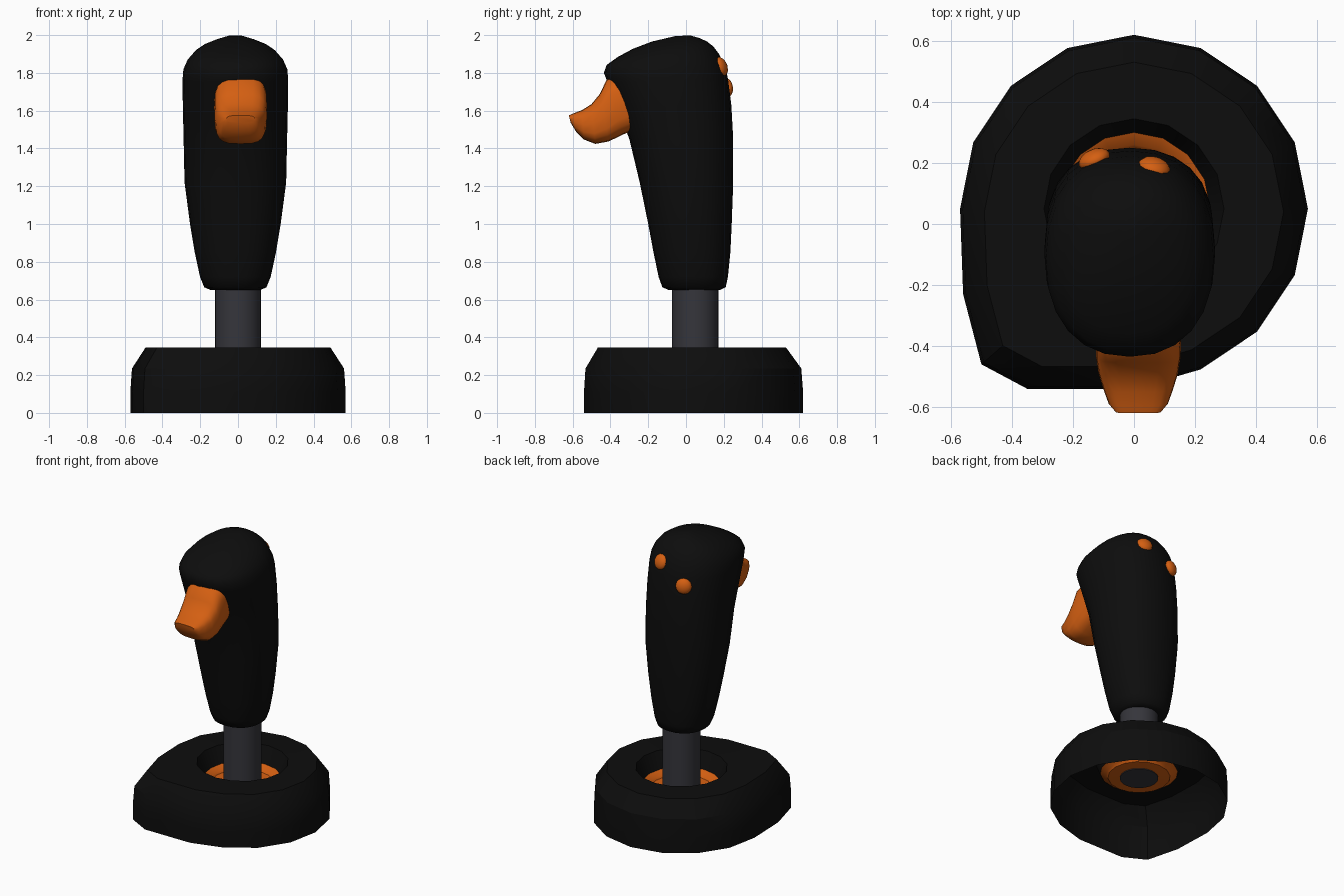
import bpy, bmesh, math
from mathutils import Vector

if "Cube" in bpy.data.objects:
    bpy.data.objects.remove(bpy.data.objects["Cube"])

def material(name, rgb):
    m = bpy.data.materials.new(name)
    m.diffuse_color = (*rgb, 1)
    m.use_nodes = True
    m.node_tree.nodes["Principled BSDF"].inputs["Base Color"].default_value = m.diffuse_color
    return m

BLACK = material("black plastic", (0.004, 0.004, 0.004))
ORANGE = material("orange plastic", (0.66, 0.115, 0.006))
GREY = material("dark grey metal", (0.036, 0.036, 0.044))
AXIS_Y = 0.05          # the shaft and base opening are centred here

def finish(bm, name, mat, angle=40, fix_normals=True):
    if fix_normals:
        bmesh.ops.recalc_face_normals(bm, faces=bm.faces)
    me = bpy.data.meshes.new(name)
    bm.to_mesh(me)
    bm.free()
    ob = bpy.data.objects.new(name, me)
    bpy.context.collection.objects.link(ob)
    me.materials.append(mat)
    bpy.ops.object.select_all(action='DESELECT')
    ob.select_set(True)
    bpy.context.view_layer.objects.active = ob
    bpy.ops.object.shade_smooth_by_angle(angle=math.radians(angle))
    return ob

def skin(name, rings, mat, caps=(True, True), angle=40):
    """Join equal-length rings of points into a surface."""
    bm = bmesh.new()
    vs = [[bm.verts.new(p) for p in r] for r in rings]
    n = len(vs[0])
    for a, b in zip(vs, vs[1:]):
        for i in range(n):
            j = (i + 1) % n
            bm.faces.new((a[i], a[j], b[j], b[i]))
    if caps[0]:
        bm.faces.new(vs[0][::-1])
    if caps[1]:
        bm.faces.new(vs[-1])
    return finish(bm, name, mat, angle, any(caps))

def circle(r, z, n):
    return [(r * math.cos(2 * math.pi * i / n),
             AXIS_Y + r * math.sin(2 * math.pi * i / n), z) for i in range(n)]

def section(p, q, hw, cx, power, n):
    """Rounded section spanning side-plane points p and q, half width hw."""
    p, q = Vector(p), Vector(q)
    mid, half = (p + q) / 2, (q - p) / 2
    pts = []
    for i in range(n):
        t = 2 * math.pi * i / n
        c, s = math.cos(t), math.sin(t)
        u = math.copysign(abs(c) ** (2 / power), c)
        v = math.copysign(abs(s) ** (2 / power), s)
        yz = mid + half * v
        pts.append((cx + hw * u, yz.x, yz.y))
    return pts

# Base: hollow shell, round with one front corner pulled out
outline = [Vector((x, y, 0)) for x, y, z in circle(0.57, 0, 16)]
for i, x, y in ((9, -0.56, -0.23), (10, -0.50, -0.46), (11, -0.35, -0.54), (12, 0, -0.54)):
    outline[i] = Vector((x, y, 0))
outline[8] = Vector((-0.57, 0.05, 0))
mid = Vector((0, -0.02, 0))
rings = []
for s, z in ((1, 0), (1, 0.11), (0.985, 0.235), (0.86, 0.345)):
    rings.append([mid + (p - mid) * s + Vector((0, 0, z)) for p in outline])
rings += [circle(0.295, 0.347, 16), circle(0.25, 0.23, 16)]
skin("base_shell", rings, BLACK, (False, False), 30)

# Collar inside the base opening
skin("collar", [circle(r, z, 16) for r, z in
     ((0.25, 0.235), (0.21, 0.215), (0.20, 0.20), (0.12, 0.195))],
     ORANGE, (False, False), 30)

# Shaft
skin("shaft", [circle(0.123, 0.19, 24), circle(0.123, 0.75, 24)], GREY)

# Handle: front point, back point, half width
handle = [
    ((-0.09, 0.650), (0.18, 0.650), 0.13),
    ((-0.125, 0.665), (0.21, 0.665), 0.165),
    ((-0.145, 0.72), (0.222, 0.72), 0.187),
    ((-0.172, 0.85), (0.235, 0.85), 0.215),
    ((-0.20, 1.00), (0.242, 1.00), 0.24),
    ((-0.245, 1.22), (0.25, 1.22), 0.269),
    ((-0.30, 1.45), (0.25, 1.45), 0.274),
    ((-0.36, 1.61), (0.24, 1.63), 0.278),
    ((-0.415, 1.75), (0.222, 1.77), 0.28),
    ((-0.435, 1.80), (0.205, 1.84), 0.275),
    ((-0.42, 1.842), (0.175, 1.90), 0.252),
    ((-0.36, 1.885), (0.145, 1.94), 0.215),
    ((-0.28, 1.928), (0.11, 1.967), 0.165),
    ((-0.18, 1.966), (0.07, 1.985), 0.10),
    ((-0.06, 1.994), (0.02, 1.999), 0.035),
]
skin("handle", [section(p, q, w, -0.014, 2.25, 24) for p, q, w in handle], BLACK, angle=60)

# Trigger: upper point, lower point, half width
trigger = [
    ((-0.36, 1.79), (-0.27, 1.50), 0.135),
    ((-0.42, 1.765), (-0.33, 1.475), 0.14),
    ((-0.455, 1.69), (-0.41, 1.437), 0.139),
    ((-0.50, 1.635), (-0.48, 1.424), 0.13),
    ((-0.55, 1.603), (-0.54, 1.447), 0.113),
    ((-0.595, 1.586), (-0.583, 1.49), 0.097),
    ((-0.62, 1.575), (-0.610, 1.535), 0.075),
]
skin("trigger", [section(p, q, w, 0.014, 3.2, 20) for p, q, w in trigger], ORANGE, angle=50)

# Two rear buttons: flattened balls facing outwards
for name, pos, facing in (("upper_button", (0.066, 0.185, 1.833), (0.25, 0.9, 0.35)),
                          ("lower_button", (-0.13, 0.212, 1.722), (-0.4, 0.9, 0.15))):
    bm = bmesh.new()
    bmesh.ops.create_uvsphere(bm, u_segments=12, v_segments=8, radius=0.054)
    ob = finish(bm, name, ORANGE, 60)
    ob.scale = (1, 1, 0.6)
    ob.rotation_euler = Vector(facing).to_track_quat('Z', 'Y').to_euler()
    ob.location = pos
